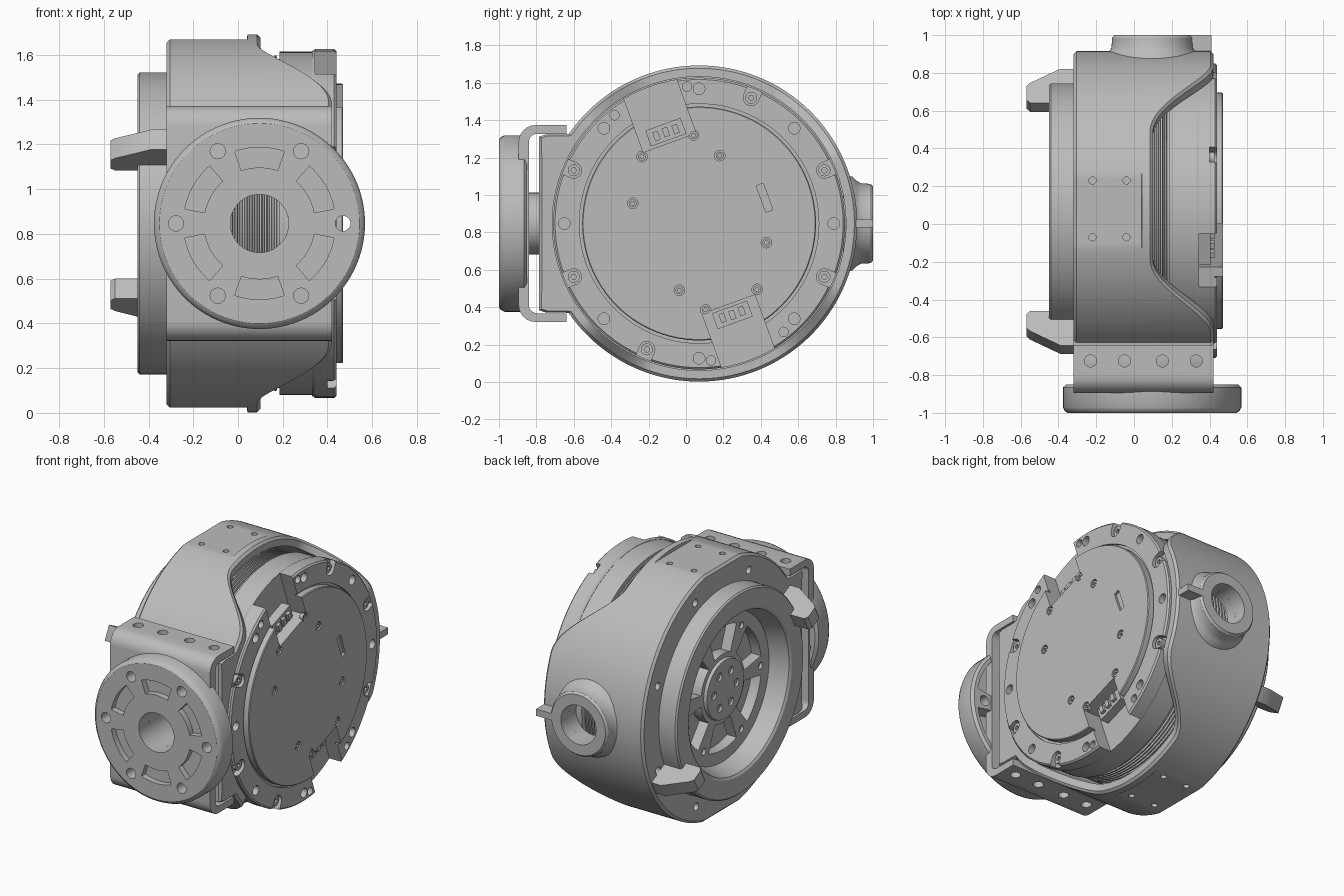
import bpy, bmesh, math
from math import sin, cos, radians, pi
from mathutils import Matrix, Vector

if "Cube" in bpy.data.objects:
    bpy.data.objects.remove(bpy.data.objects["Cube"], do_unlink=True)

CY, CZ, FX = 0.07, 0.847, 0.096      # main axis y and z, front flange x
MAIN = Vector((0, CY, CZ))
SIDE = Vector((FX, 0, CZ))

grey = bpy.data.materials.new("satin grey")
grey.use_nodes = True
grey.diffuse_color = (0.5, 0.5, 0.5, 1)
grey.node_tree.nodes["Principled BSDF"].inputs["Base Color"].default_value = (0.5, 0.5, 0.5, 1)


# ---------- helpers ----------
def place(axis, c, a, r, t):
    """Point at distance a along the axis, radius r and angle t."""
    if axis == "x":
        return c + Vector((a, r * cos(t), r * sin(t)))
    return c + Vector((r * cos(t), a, r * sin(t)))


def finish(name, bm):
    bmesh.ops.remove_doubles(bm, verts=bm.verts, dist=1e-5)
    bmesh.ops.recalc_face_normals(bm, faces=bm.faces)
    me = bpy.data.meshes.new(name)
    bm.to_mesh(me)
    bm.free()
    ob = bpy.data.objects.new(name, me)
    bpy.context.collection.objects.link(ob)
    me.materials.append(grey)
    smooth(me)
    return ob


def smooth(me):
    me.shade_smooth()
    me.set_sharp_from_angle(angle=radians(32))


def lathe(name, profile, axis="x", c=MAIN, n=96, closed=False):
    """Turn a profile of (along, radius); it may be a function of the angle."""
    fn = profile if callable(profile) else (lambda t: profile)
    bm = bmesh.new()
    rings = []
    for i in range(n):
        t = 2 * pi * i / n
        rings.append([bm.verts.new(place(axis, c, a, r, t)) for a, r in fn(t)])
    m = len(rings[0])
    for i in range(n):
        p, q = rings[i], rings[(i + 1) % n]
        for j in range(m if closed else m - 1):
            k = (j + 1) % m
            bm.faces.new((p[j], p[k], q[k], q[j]))
    bmesh.ops.dissolve_degenerate(bm, dist=1e-6, edges=bm.edges)
    return finish(name, bm)


def prism(bm, pts, shift):
    """Extrude a closed polygon by a vector."""
    a = [bm.verts.new(p) for p in pts]
    b = [bm.verts.new(p + shift) for p in pts]
    bm.faces.new(a)
    bm.faces.new(b[::-1])
    for i in range(len(a)):
        j = (i + 1) % len(a)
        bm.faces.new((a[i], b[i], b[j], a[j]))


def rod(bm, axis, c, r, a0, a1, n=24):
    shift = Vector([a1 - a0 if k == axis else 0 for k in "xyz"])
    start = Vector([a0 if k == axis else v for k, v in zip("xyz", c)])
    if axis == "z":
        pts = [start + Vector((r * cos(2 * pi * i / n), r * sin(2 * pi * i / n), 0)) for i in range(n)]
    else:
        pts = [place(axis, start, 0, r, 2 * pi * i / n) for i in range(n)]
    prism(bm, pts, shift)


def sector(bm, axis, c, r0, r1, mid, half, a0, a1):
    """Curved slot centred on an angle."""
    ts = [radians(mid - half + 2 * half * i / 8) for i in range(9)]
    pts = [place(axis, c, a0, r1, t) for t in ts] + [place(axis, c, a0, r0, t) for t in ts[::-1]]
    prism(bm, pts, place(axis, c, a1, 0, 0) - place(axis, c, a0, 0, 0))


def box(bm, c, size, rot=0):
    m = Matrix.Translation(c) @ Matrix.Rotation(rot, 4, "X") @ Matrix.Diagonal((*size, 1))
    bmesh.ops.create_cube(bm, size=1, matrix=m)


def cut(ob, bm):
    tool = finish("cutter", bm)
    mod = ob.modifiers.new("cut", "BOOLEAN")
    mod.operation, mod.solver, mod.object = "DIFFERENCE", "EXACT", tool
    mod.use_self = True
    dg = bpy.context.evaluated_depsgraph_get()
    me = bpy.data.meshes.new_from_object(ob.evaluated_get(dg))
    ob.modifiers.clear()
    ob.data = me
    smooth(me)
    bpy.data.objects.remove(tool, do_unlink=True)


def polar(r, deg, x=0):
    return place("x", MAIN, x, r, radians(deg))


# ---------- outer cover with scalloped edge, square front and flat pads ----------
def cover_profile(t):
    c, s = abs(cos(t)), max(abs(sin(t)), 1e-6)
    lean = math.degrees(math.asin(min(c, 1)))
    start, end = (18, 50) if cos(t) < 0 else (30, 66)
    k = min(max((lean - start) / (end - start), 0), 1)
    edge = 0.1 + 0.32 * k * k * (3 - 2 * k)
    r = 0.845
    if cos(t) < 0:
        r = max(r, min(0.855 / max(c, 1e-6), 0.475 / s))
    flat = min(r, 0.823 / s) if lean < 20 else r
    return [(-0.32, 0.6), (-0.32, flat - 0.015), (-0.305, flat), (0.04, flat), (0.042, r),
            (edge - 0.015, r), (edge, r - 0.015), (edge, 0.785), (-0.27, 0.785), (-0.27, 0.6)]


cover = lathe("cover", cover_profile, n=240, closed=True)
bm = bmesh.new()
rod(bm, "y", SIDE, 0.13, -0.9, -0.6, 48)
rod(bm, "y", SIDE, 0.13, 0.7, 1.1, 48)
for x in (-0.22, -0.04):
    for y in (-0.07, 0.23):
        for z in (CZ - 0.823, CZ + 0.823):
            rod(bm, "z", (x, y, 0), 0.019, z - 0.02, z + 0.02, 16)
for i in range(8):
    rod(bm, "x", polar(0.74, 45 * i + 22), 0.025, -0.36, -0.29, 16)
cut(cover, bm)

# ---------- drum with fine ribs beside a smooth band ----------
ribs = [(-0.2, 0), (-0.2, 0.735)]
for i in range(11):
    x = -0.06 + 0.022 * i
    ribs += [(x, 0.735), (x + 0.003, 0.75), (x + 0.012, 0.75), (x + 0.015, 0.735)]
lathe("ribbed_drum", ribs + [(0.185, 0.735), (0.185, 0.768), (0.335, 0.768), (0.335, 0)], n=120)

# ---------- side plate with bolts and two cable channels ----------
plate = lathe("side_plate", [(0.33, 0), (0.33, 0.77), (0.345, 0.78), (0.43, 0.78), (0.44, 0.77), (0.44, 0.64),
                             (0.425, 0.64), (0.425, 0.625), (0.465, 0.625), (0.47, 0.62), (0.47, 0)], n=120)
rim_bolts = [157, 203, 23, -23, 67.5, 247.5]
face_bolts = [(0.04, 1.32), (0.18, 1.21), (-0.235, 1.205), (-0.285, 0.955),
              (0.43, 0.745), (0.38, 0.495), (-0.035, 0.49), (0.105, 0.385)]
bm = bmesh.new()
for a in rim_bolts:
    rod(bm, "x", polar(0.728, a), 0.042, 0.4, 0.5)
    box(bm, polar(0.775, a, 0.45), (0.1, 0.1, 0.084), radians(a))
for i in range(8):
    rod(bm, "x", polar(0.72, 45 * i), 0.031, 0.4, 0.5)
for y, z in face_bolts:
    rod(bm, "x", (0, y, z), 0.028, 0.45, 0.5)
for a in (110, 290):
    box(bm, polar(0.67, a, 0.42), (0.15, 0.42, 0.3), radians(a))
    for off in (-15, 18):
        rod(bm, "x", polar(0.735, a + off), 0.025, 0.4, 0.5)
box(bm, (0.47, 0.42, 0.985), (0.03, 0.15, 0.04), radians(110))
cut(plate, bm)

bm = bmesh.new()
for a in rim_bolts:
    rod(bm, "x", polar(0.728, a), 0.032, 0.39, 0.425)
for y, z in face_bolts:
    rod(bm, "x", (0, y, z), 0.021, 0.44, 0.466)
bolts = finish("bolts", bm)
bm = bmesh.new()
for a in rim_bolts:
    rod(bm, "x", polar(0.728, a), 0.015, 0.41, 0.45, 6)
for y, z in face_bolts:
    rod(bm, "x", (0, y, z), 0.011, 0.455, 0.49, 6)
cut(bolts, bm)

# connectors lying in the channels
bm = bmesh.new()
for a in (110, 290):
    box(bm, polar(0.52, a, 0.365), (0.08, 0.09, 0.2), radians(a))
    for k in (-1, 0, 1):
        box(bm, polar(0.52, a + 6 * k, 0.41), (0.03, 0.05, 0.03), radians(a))
finish("connectors", bm)

# ---------- output ring and spoked wheel ----------
lathe("output_ring", [(-0.2, 0.45), (-0.44, 0.53), (-0.45, 0.545), (-0.45, 0.665), (-0.44, 0.675),
                      (-0.2, 0.675)], closed=True)
wheel = lathe("spoked_wheel", [(-0.22, 0), (-0.22, 0.46), (-0.32, 0.495), (-0.32, 0.2),
                               (-0.34, 0.195), (-0.34, 0)])
bm = bmesh.new()
for i in range(6):
    sector(bm, "x", MAIN, 0.23, 0.41, 60 * i + 30, 21, -0.4, -0.25)
    rod(bm, "x", polar(0.4, 60 * i), 0.022, -0.4, -0.3, 16)
    rod(bm, "x", polar(0.12, 60 * i), 0.026, -0.4, -0.325, 16)
cut(wheel, bm)

# two opposed locating fingers
bm = bmesh.new()
for a in (153, 332):
    side = Vector((0, -sin(radians(a)), cos(radians(a)))) * 0.1
    outline = [(-0.31, 0.62), (-0.55, 0.62), (-0.57, 0.64), (-0.57, 0.72), (-0.55, 0.74),
               (-0.39, 0.825), (-0.31, 0.825)]
    prism(bm, [polar(r, a, x) - side / 2 for x, r in outline], side)
finish("fingers", bm)

# ---------- U-shaped front bracket ----------
def u_path(y, z, r):
    arc = [(y + r - r * cos(t), z - r + r * sin(t)) for t in (radians(15 * i) for i in range(7))]
    half = arc + [(-0.64, z)]
    return [(b, -h) for b, h in half[::-1]] + half


bm = bmesh.new()
outline = u_path(-0.895, 0.526, 0.09) + u_path(-0.84, 0.48, 0.045)[::-1]
prism(bm, [Vector((-0.32, y, CZ + z)) for y, z in outline], Vector((0.74, 0, 0)))
bracket = finish("bracket", bm)
bm = bmesh.new()
for x in (-0.23, -0.05, 0.15, 0.33):
    rod(bm, "z", (x, -0.725, 0), 0.032, 0.2, 1.5)
rod(bm, "y", SIDE, 0.13, -1, -0.8, 48)
cut(bracket, bm)
lathe("bracket_boss", [(-0.87, 0.13), (-0.87, 0.165), (-0.75, 0.165), (-0.75, 0.13)], "y", SIDE, 48, True)

# ---------- round front flange, pocketed on both faces ----------
flange = lathe("front_flange", [(-0.85, 0.13), (-0.85, 0.455), (-0.865, 0.472), (-0.97, 0.472), (-0.99, 0.462),
                                (-1, 0.447), (-1, 0.13)], "y", SIDE, closed=True)
bm = bmesh.new()
for i in range(6):
    sector(bm, "y", SIDE, 0.25, 0.34, 60 * i + 30, 19, -1.05, -0.96)
    sector(bm, "y", SIDE, 0.2, 0.43, 60 * i + 30, 21, -0.94, -0.8)
    rod(bm, "y", place("y", SIDE, 0, 0.373, radians(60 * i)), 0.034, -1.05, -0.8)
cut(flange, bm)

# ---------- rear boss with tab ----------
lathe("rear_boss", [(0.84, 0.13), (0.84, 0.265), (0.89, 0.25), (0.91, 0.23), (0.935, 0.215), (0.985, 0.212),
                    (1, 0.2), (1, 0.13)], "y", SIDE, 64, True)
bm = bmesh.new()
box(bm, (0.345, 0.925, CZ), (0.13, 0.15, 0.045))
finish("rear_tab", bm)
